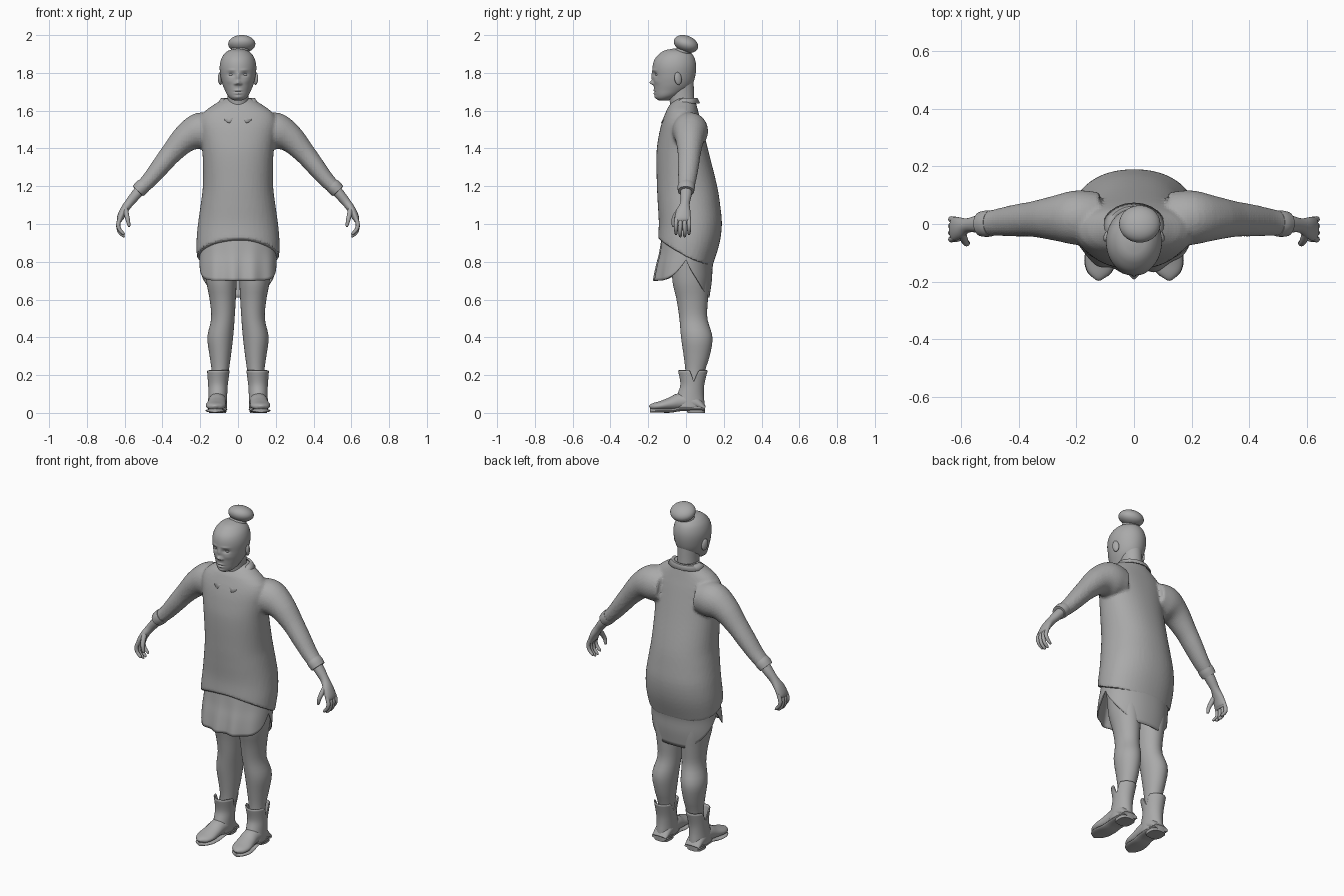
import bpy, bmesh
from math import sin, cos, pi, exp, radians
from mathutils import Vector

if "Cube" in bpy.data.objects:
    bpy.data.objects.remove(bpy.data.objects["Cube"])

grey = bpy.data.materials.new("plain grey")
grey.use_nodes = True
grey.diffuse_color = (0.4, 0.4, 0.4, 1)
grey.node_tree.nodes["Principled BSDF"].inputs["Base Color"].default_value = (0.4, 0.4, 0.4, 1)


def at(keys, u):
    """Smooth interpolation of key rows, whose first column is the parameter."""
    keys = sorted(keys)
    u = min(max(u, keys[0][0]), keys[-1][0])
    i = max(j for j in range(len(keys) - 1) if keys[j][0] <= u)

    def slope(j, c):
        a, b = keys[max(j - 1, 0)], keys[min(j + 1, len(keys) - 1)]
        return (b[c] - a[c]) / (b[0] - a[0])
    p, q = keys[i], keys[i + 1]
    h = q[0] - p[0]
    t = (u - p[0]) / h
    return [(2*t**3 - 3*t*t + 1) * p[c] + (t**3 - 2*t*t + t) * h * slope(i, c)
            + (3*t*t - 2*t**3) * q[c] + (t**3 - t*t) * h * slope(i + 1, c)
            for c in range(1, len(p))]


def finish(ob, mirror=False, thick=0, angle=50):
    ob.data.materials.clear()
    ob.data.materials.append(grey)
    if thick:
        m = ob.modifiers.new("thickness", 'SOLIDIFY')
        m.thickness, m.offset = thick, -1
    if mirror:
        ob.modifiers.new("mirror", 'MIRROR')
    bpy.ops.object.select_all(action='DESELECT')
    ob.select_set(True)
    bpy.context.view_layer.objects.active = ob
    bpy.ops.object.shade_smooth_by_angle(angle=radians(angle))
    return ob


def skin(name, rings, caps=True, closed=True):
    """Joins rings of points with quads."""
    bm = bmesh.new()
    rows = [[bm.verts.new(p) for p in r] for r in rings]
    n = len(rows[0])
    for a, b in zip(rows, rows[1:]):
        for i in range(n if closed else n - 1):
            j = (i + 1) % n
            bm.faces.new((a[i], a[j], b[j], b[i]))
    if caps:
        bm.faces.new(rows[0])
        bm.faces.new(rows[-1])
    bmesh.ops.recalc_face_normals(bm, faces=bm.faces)
    me = bpy.data.meshes.new(name)
    bm.to_mesh(me)
    bm.free()
    ob = bpy.data.objects.new(name, me)
    bpy.context.collection.objects.link(ob)
    return ob


def upright(name, keys, rows=30, seg=48, power=2.0, low=None, high=None, push=None, caps=True):
    """Stack of level rings; keys are (z, centre x, half width, front y, back y)."""
    z0, z1 = min(k[0] for k in keys), max(k[0] for k in keys)
    rings = []
    for r in range(rows + 1):
        ring = []
        for s in range(seg):
            a = 2 * pi * s / seg
            c, d = cos(a), sin(a)
            lo, hi = low(c) if low else z0, high(c) if high else z1
            z = lo + (hi - lo) * r / rows
            cx, hx, yf, yb = at(keys, z)
            f = (abs(c)**power + abs(d)**power) ** (-1 / power)
            p = Vector((cx + hx * d * f, (yf + yb) / 2 - (yb - yf) / 2 * c * f, z))
            if push:
                p.y += push(p, c)
            ring.append(p)
        rings.append(ring)
    return skin(name, rings, caps)


def tube(name, path, ref, rows=24, seg=24):
    """Tube along a path; rows are (x, y, z, half width along ref, other half width)."""
    keys = [(i,) + k for i, k in enumerate(path)]
    rings = []
    for r in range(rows + 1):
        u = r / rows * (len(path) - 1)
        x, y, z, w, h = at(keys, u)
        t = (Vector(at(keys, u + .05)[:3]) - Vector(at(keys, u - .05)[:3])).normalized()
        side = (Vector(ref) - t * t.dot(Vector(ref))).normalized()
        up = t.cross(side)
        rings.append([Vector((x, y, z)) + side * w * cos(2*pi*s/seg) + up * h * sin(2*pi*s/seg)
                      for s in range(seg)])
    return skin(name, rings)


def ball(name, loc, size, rot=(0, 0, 0), mirror=False):
    bpy.ops.mesh.primitive_uv_sphere_add(segments=28, ring_count=16, radius=1)
    ob = bpy.context.object
    ob.name, ob.location, ob.scale, ob.rotation_euler = name, loc, size, rot
    bpy.ops.object.transform_apply(location=True, rotation=True, scale=True)
    return finish(ob, mirror)


X, Y = (1, 0, 0), (0, 1, 0)

# Sweater: body and sleeves fused into one soft surface
body = upright("sweater", [
    (1.665, 0, .075, -.05, .045), (1.63, 0, .13, -.088, .056), (1.59, 0, .185, -.108, .066),
    (1.54, 0, .205, -.127, .08), (1.48, 0, .2, -.142, .095), (1.38, 0, .188, -.156, .12),
    (1.2, 0, .186, -.154, .165), (1.1, 0, .198, -.149, .181), (1.0, 0, .212, -.144, .19),
    (.9, 0, .22, -.15, .178), (.77, 0, .215, -.155, .138)],
    power=2.2, low=lambda c: .825 + .075 * c + .025 * c * c)
sleeve = tube("sleeve", [
    (.12, .02, 1.49, .09, .09), (.2, .022, 1.49, .095, .1), (.275, .02, 1.455, .078, .076),
    (.35, .017, 1.378, .062, .058), (.41, .012, 1.305, .056, .05), (.47, .006, 1.232, .048, .042),
    (.522, 0, 1.182, .041, .036)], Y)
sleeve.modifiers.new("mirror", 'MIRROR')
bpy.ops.object.select_all(action='DESELECT')
sleeve.select_set(True)
bpy.context.view_layer.objects.active = sleeve
bpy.ops.object.modifier_apply(modifier="mirror")
body.select_set(True)
bpy.context.view_layer.objects.active = body
bpy.ops.object.join()
fuse = body.modifiers.new("fuse", 'REMESH')
fuse.mode, fuse.voxel_size = 'VOXEL', .009
soft = body.modifiers.new("soften", 'SMOOTH')
soft.factor, soft.iterations = .5, 6
finish(body, angle=60)

# Cuffs
finish(tube("cuff", [(.497, .002, 1.206, .045, .039), (.512, .001, 1.192, .046, .041),
                     (.53, 0, 1.173, .043, .038)], Y, 6), True)

# Shirt tail: short front flap, longer back flap, raised at the sides
def tail(c):
    return .70 + .11 * (1 - c)**3 if c > 0 else .81 - .2 * min(1, -c * 1.1)

finish(upright("shirt_tail", [
    (.97, 0, .19, -.125, .165), (.85, 0, .202, -.14, .158), (.78, 0, .204, -.155, .142),
    (.7, 0, .203, -.168, .137), (.61, 0, .195, -.17, .124)], rows=16, seg=96, power=2.2,
    low=tail, high=lambda c: .96, caps=False,
    push=lambda p, c: .007 * sin(p.x * 60) * max(0, c) * max(0, .93 - p.z) * 5), thick=.006)

# Shirt collar: two folded flaps meeting in a V
inner, outer = [], []
for k in range(41):
    a = pi * (2 * k / 40 - 1) * .97 + pi
    c, d = cos(a), sin(a)
    f = max(0, c)**2
    inner.append(Vector((.072 * d, -.012 - .062 * c - .035 * f, 1.668 - .11 * f)))
    outer.append(Vector((.108 * d + .035 * f * (1 if d > 0 else -1),
                         -.008 - .082 * c - .042 * f, 1.64 - .105 * f)))
mid = [(p + q) / 2 + Vector((0, 0, .012)) for p, q in zip(inner, outer)]
finish(skin("collar", [inner, mid, outer], caps=False, closed=False), thick=.006)

# Neck
finish(upright("neck", [(1.56, 0, .07, -.08, .05), (1.64, 0, .058, -.085, .045),
                        (1.7, 0, .057, -.095, .042), (1.76, 0, .06, -.1, .04)], rows=12))

# Head, with the face raised and sunk by soft bumps: (x, z, width, height, amount)
bumps = [(0, 1.748, .012, .011, .02), (0, 1.78, .009, .022, .009), (0, 1.708, .018, .005, .006),
         (0, 1.691, .016, .005, .007), (0, 1.7, .018, .002, -.004), (0, 1.672, .02, .009, .006)]
for s in (-1, 1):
    bumps += [(s * .036, 1.792, .017, .011, -.010), (s * .034, 1.815, .02, .006, .003),
              (s * .014, 1.742, .007, .007, .008), (s * .045, 1.755, .02, .015, .003)]


def face(p, c):
    if c < 0:
        return 0
    return -sum(m * exp(-((p.x - x) / w)**2 - ((p.z - z) / h)**2) for x, z, w, h, m in bumps)


finish(upright("head", [
    (1.655, 0, .022, -.145, -.09), (1.663, 0, .038, -.156, -.07), (1.68, 0, .055, -.163, -.035),
    (1.71, 0, .07, -.168, .01), (1.74, 0, .082, -.171, .034), (1.78, 0, .092, -.175, .048),
    (1.83, 0, .097, -.177, .054), (1.87, 0, .09, -.167, .048), (1.9, 0, .073, -.142, .032),
    (1.92, 0, .046, -.11, .005), (1.928, 0, .01, -.07, -.045)],
    rows=90, seg=100, push=face), angle=70)
ball("eye", (.036, -.1515, 1.791), (.013, .011, .008), mirror=True)
ball("ear", (.094, -.042, 1.77), (.011, .02, .034), (.15, 0, .35), True)

# Hair bun
ball("hair_bun", (.02, 0, 1.953), (.072, .067, .044), (-.35, 0, 0))
ball("bun_base", (.01, -.015, 1.915), (.05, .045, .03))

# Hands
finish(tube("hand", [
    (.49, .002, 1.213, .034, .031), (.54, 0, 1.155, .03, .027), (.577, -.005, 1.11, .025, .023),
    (.605, -.013, 1.07, .037, .021), (.624, -.018, 1.03, .042, .018),
    (.628, -.018, 1.012, .036, .01)], Y), True)
for i, name in enumerate(("little", "ring", "middle", "index")):
    y = .016 - .023 * i
    long = .012 * (i in (1, 2))
    finish(tube(name + "_finger", [
        (.62, y * .9, 1.04, .011, .011), (.634, y, 1.0, .011, .011),
        (.628, y, .972 - long, .010, .010), (.608, y, .95 - long, .008, .008),
        (.6, y, .944 - long, .003, .003)], Y, 16, 12), True)
finish(tube("thumb", [
    (.597, -.025, 1.085, .016, .014), (.59, -.052, 1.05, .014, .013),
    (.583, -.066, 1.02, .011, .011), (.577, -.066, .992, .009, .008),
    (.575, -.065, .985, .003, .003)], Y, 16, 12), True)

# Legs
finish(upright("leg", [
    (.95, .1, .085, -.08, .12), (.7, .088, .08, -.072, .122), (.6, .081, .069, -.05, .116),
    (.5, .08, .062, -.035, .113), (.4, .094, .068, -.026, .14), (.3, .094, .056, -.012, .125),
    (.22, .094, .045, -.003, .1), (.1, .1, .036, -.005, .08)]), True)

# Boots: shaft with a notch at each side, foot, sole and heel
finish(upright("boot_shaft", [
    (.225, .104, .061, -.042, .115), (.15, .106, .052, -.03, .097), (.1, .107, .05, -.045, .094),
    (.06, .108, .05, -.06, .097), (.025, .109, .05, -.07, .1)], rows=16, seg=64, caps=False,
    high=lambda c: .225 - .06 * max(0, 1 - abs(c + .1) * 3)), True, .006)
foot = [(.108, .1, .035, .046), (.108, .04, .1, .05), (.109, -.03, .105, .048),
        (.113, -.08, .083, .05), (.118, -.13, .064, .053), (.121, -.165, .054, .042),
        (.122, -.183, .046, .024), (.122, -.19, .036, .006)]
finish(tube("boot_foot", [(x, y, (t + .014) / 2, w, (t - .014) / 2) for x, y, t, w in foot], X), True)
finish(tube("boot_sole", [(x, y, .02 if y > -.05 else .012, w + .002, .011)
                          for x, y, t, w in foot], X), True)
finish(upright("boot_heel", [(0, .108, .045, .008, .1), (.03, .108, .049, .0, .102)],
               rows=4, seg=32, power=3), True)
